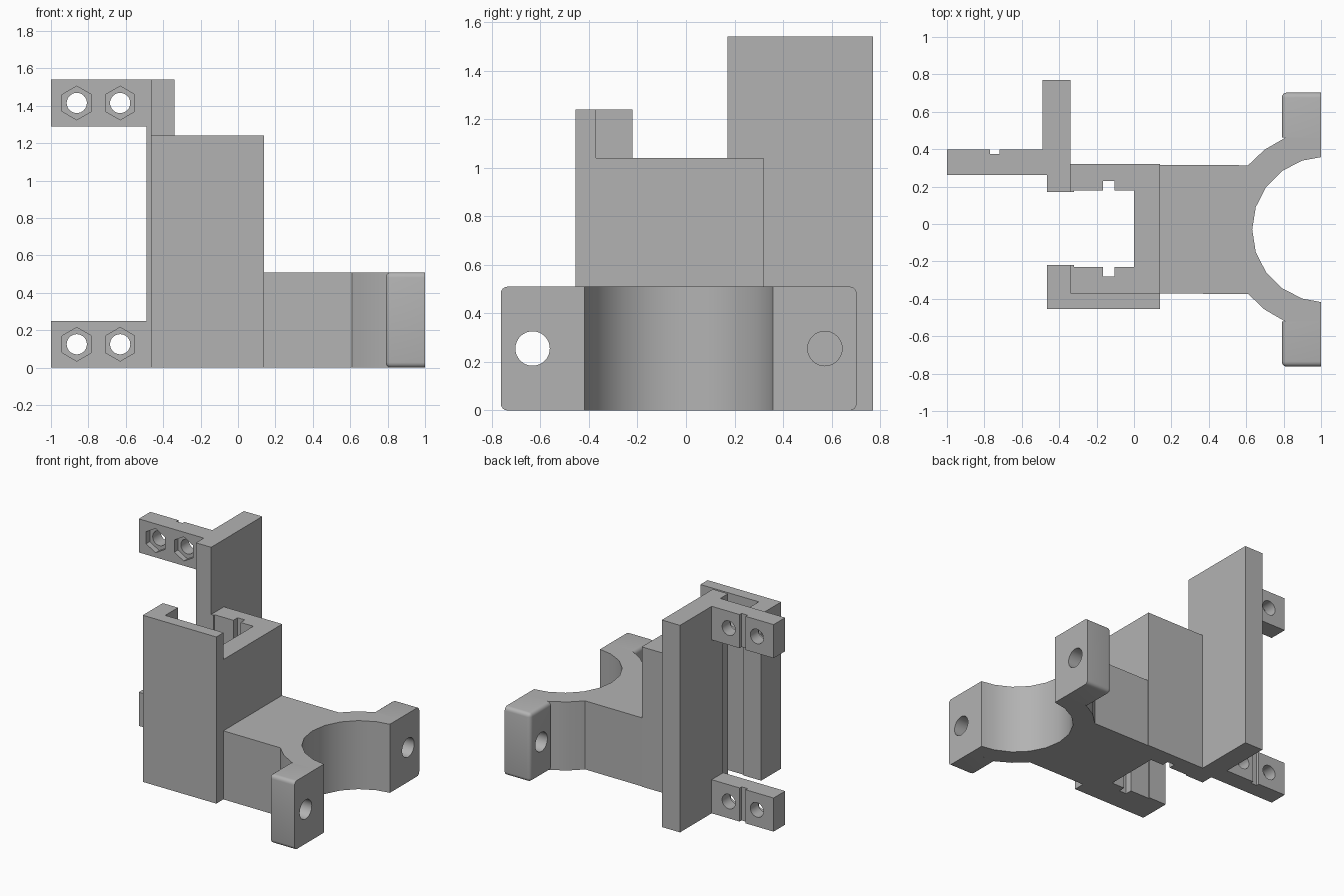
import bpy, bmesh, math
from mathutils import Matrix

if "Cube" in bpy.data.objects:
    bpy.data.objects.remove(bpy.data.objects["Cube"], do_unlink=True)

grey = bpy.data.materials.new("plain grey")
grey.use_nodes = True
grey.diffuse_color = (0.45, 0.45, 0.45, 1)
grey.node_tree.nodes["Principled BSDF"].inputs["Base Color"].default_value = (0.45, 0.45, 0.45, 1)
parts = []


def finish(name, bm, keep=True):
    bmesh.ops.recalc_face_normals(bm, faces=bm.faces)
    mesh = bpy.data.meshes.new(name)
    bm.to_mesh(mesh)
    bm.free()
    mesh.materials.append(grey)
    obj = bpy.data.objects.new(name, mesh)
    bpy.context.scene.collection.objects.link(obj)
    if keep:
        parts.append(obj)
    return obj


def prism(name, outline, z0, z1):
    """Extrude a plan outline upwards."""
    bm = bmesh.new()
    face = bm.faces.new([bm.verts.new((x, y, z0)) for x, y in outline])
    top = bmesh.ops.extrude_face_region(bm, geom=[face])["geom"]
    bmesh.ops.translate(bm, vec=(0, 0, z1 - z0),
                        verts=[v for v in top if isinstance(v, bmesh.types.BMVert)])
    return finish(name, bm)


def cylinder(centre, axis, radius, depth, sides):
    """Cutter whose length runs along x or y."""
    turn = Matrix.Rotation(math.pi / 2, 4, "Y" if axis == "x" else "X")
    bm = bmesh.new()
    bmesh.ops.create_cone(bm, cap_ends=True, segments=sides, radius1=radius, radius2=radius,
                          depth=depth, matrix=Matrix.Translation(centre) @ turn)
    return finish("cutter", bm, False)


def cut(obj, cutters):
    for cutter in cutters:
        cutter.hide_render = True
        mod = obj.modifiers.new("cut", "BOOLEAN")
        mod.operation = "DIFFERENCE"
        mod.solver = "EXACT"
        mod.object = cutter
        bpy.context.view_layer.objects.active = obj
        bpy.ops.object.modifier_apply(modifier=mod.name)
        bpy.data.objects.remove(cutter, do_unlink=True)


# Channel block, open towards -x, with a small groove in each inner wall
prism("channel_block", [
    (0.14, -0.37), (0.14, 0.32), (-0.34, 0.32), (-0.34, 0.17), (-0.32, 0.17), (-0.32, 0.18),
    (-0.165, 0.18), (-0.165, 0.23), (-0.105, 0.23), (-0.105, 0.18), (0, 0.18),
    (0, -0.23), (-0.105, -0.23), (-0.105, -0.28), (-0.165, -0.28), (-0.165, -0.23),
    (-0.32, -0.23), (-0.32, -0.22), (-0.34, -0.22), (-0.34, -0.37)], 0, 1.04)

# Taller front wall with its return lip
prism("front_wall", [(-0.465, -0.455), (0.14, -0.455), (0.14, -0.37), (-0.34, -0.37),
                     (-0.34, -0.22), (-0.465, -0.22)], 0, 1.24)

# Tall back plate
prism("back_plate", [(-0.465, 0.17), (-0.34, 0.17), (-0.34, 0.77), (-0.49, 0.77),
                     (-0.49, 0.262), (-0.465, 0.262)], 0, 1.54)

# Mounting arms: grooved at the back, nut pockets at the front
for name, z0 in (("lower_arm", 0), ("upper_arm", 1.29)):
    arm = prism(name, [(-1, 0.262), (-0.49, 0.262), (-0.49, 0.398), (-0.72, 0.398),
                       (-0.72, 0.375), (-0.77, 0.375), (-0.77, 0.398), (-1, 0.398)],
                z0, z0 + 0.25)
    z = z0 + 0.125
    for x in (-0.862, -0.63):
        cut(arm, [cylinder((x, 0.26, z), "y", 0.09, 0.09, 6),
                  cylinder((x, 0.33, z), "y", 0.054, 0.4, 32)])

# Half-round clamp body
CX, CY = 1.02, -0.03


def arc(radius, degrees):
    return [(CX + radius * math.cos(math.radians(a)), CY + radius * math.sin(math.radians(a)))
            for a in degrees]


bore = [93] + list(range(108, 253, 18)) + [267]
outer = arc(0.535, (140, 127, 113))
lower_outer = [(x, 2 * CY - y) for x, y in outer]
prism("clamp_body", [(0.14, 0.316)] + outer + [(1, outer[-1][1])]
      + [(min(x, 1), y) for x, y in arc(0.388, bore)]
      + [(1, lower_outer[-1][1])] + lower_outer[::-1] + [(0.14, -0.372)], 0, 0.51)

# Drilled clamp ears with rounded outer edges
for name, side in (("back_ear", 1), ("front_ear", -1)):
    inner, tip = CY + side * 0.4925, CY + side * 0.733
    bm = bmesh.new()
    bmesh.ops.create_cube(bm, size=1, matrix=Matrix.Translation((0.895, (inner + tip) / 2, 0.255))
                          @ Matrix.Diagonal((0.21, abs(tip - inner), 0.51, 1)))

    def at(edge, axis, value):
        return all(abs(v.co[axis] - value) < 1e-4 for v in edge.verts)

    edges = [e for e in bm.edges if not at(e, 1, inner) and not at(e, 0, 1)
             and (at(e, 0, 0.79) or at(e, 1, tip))]
    bmesh.ops.bevel(bm, geom=edges, offset=0.028, segments=4, profile=0.5, affect="EDGES")
    ear = finish(name, bm)
    cut(ear, [cylinder((0.9, CY + side * 0.602, 0.255), "x", 0.071, 0.5, 32)])

bpy.ops.object.select_all(action="DESELECT")
for obj in parts:
    obj.select_set(True)
bpy.context.view_layer.objects.active = parts[0]
bpy.ops.object.shade_smooth_by_angle(angle=math.radians(30))
